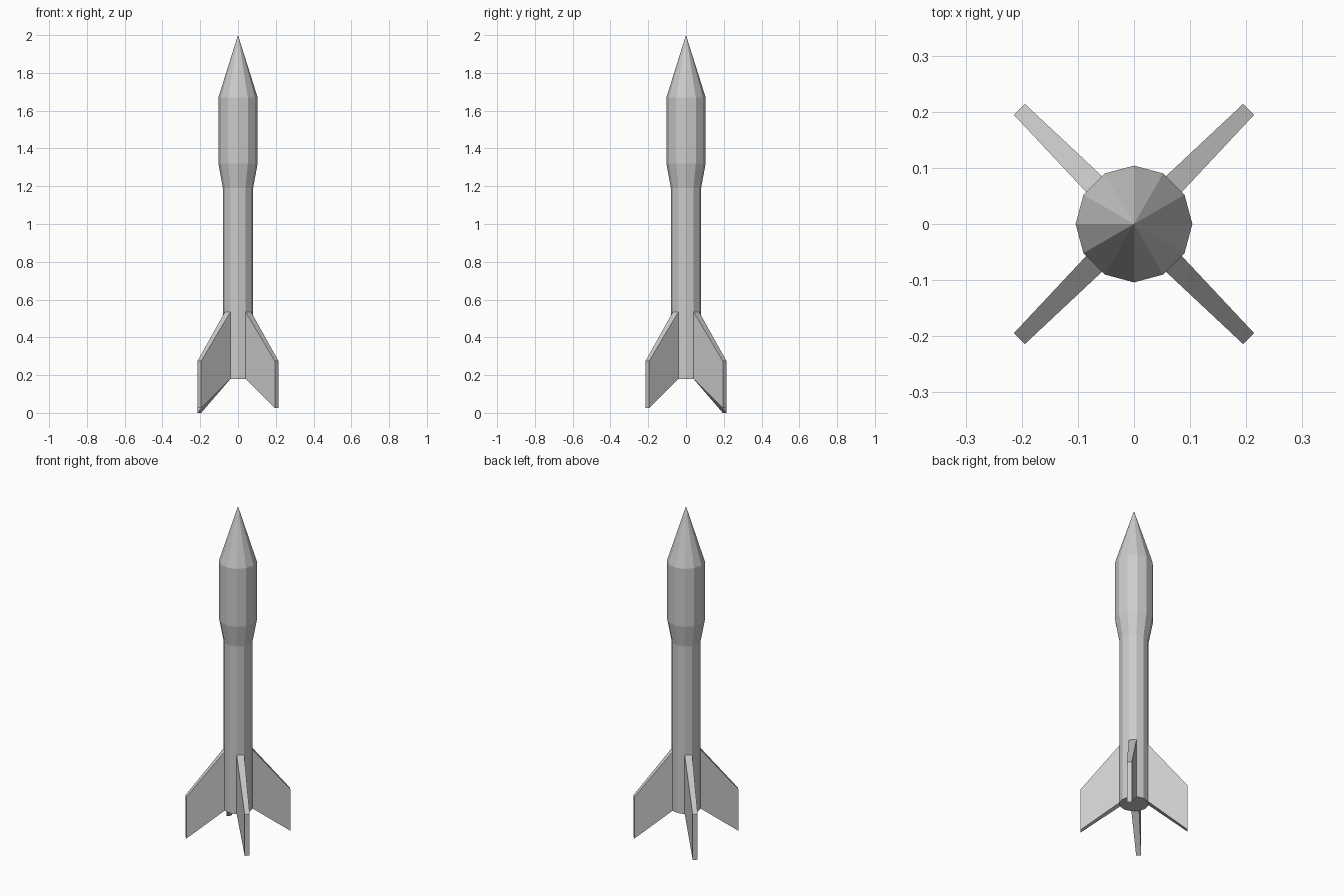
import bpy, bmesh
from math import sin, cos, pi, radians

if "Cube" in bpy.data.objects:
    bpy.data.objects.remove(bpy.data.objects["Cube"])

SIDES = 12


def make_object(name, bm):
    bmesh.ops.recalc_face_normals(bm, faces=bm.faces)
    mesh = bpy.data.meshes.new(name)
    bm.to_mesh(mesh)
    bm.free()
    ob = bpy.data.objects.new(name, mesh)
    bpy.context.collection.objects.link(ob)
    return ob


# Twelve-sided hull: tube, flare, wide upper stage and pointed nose
bm = bmesh.new()
profile = [(0.08, 0.18), (0.08, 0.535), (0.08, 1.19), (0.104, 1.32), (0.104, 1.67)]
rings = [[bm.verts.new((r * cos(2 * pi * i / SIDES), r * sin(2 * pi * i / SIDES), z))
          for i in range(SIDES)] for r, z in profile]
tip = bm.verts.new((0, 0, 2.0))
bm.faces.new(rings[0])
for i in range(SIDES):
    j = (i + 1) % SIDES
    for low, high in zip(rings, rings[1:]):
        bm.faces.new((low[i], low[j], high[j], high[i]))
    bm.faces.new((rings[-1][i], rings[-1][j], tip))
make_object("rocket_hull", bm)


# Swept fin: root covers one hull side, blade tapers towards its outer edge
def fin(name, angle, bottom):
    root_x, root_half = 0.08 * cos(pi / SIDES), 0.08 * sin(pi / SIDES)
    outline = [(root_x, 0.18, root_half), (0.289, bottom, 0.0138),
               (0.289, 0.275, 0.0138), (root_x, 0.535, root_half)]
    bm = bmesh.new()
    left, right = [[bm.verts.new((x, s * half, z)) for x, z, half in outline]
                   for s in (1, -1)]
    bm.faces.new(left)
    bm.faces.new(right)
    for i in range(4):
        j = (i + 1) % 4
        bm.faces.new((left[i], left[j], right[j], right[i]))
    ob = make_object(name, bm)
    ob.rotation_euler.z = radians(angle)


# The back left fin reaches slightly lower than the others
for name, angle, bottom in [("fin_back_right", 45, 0.025), ("fin_back_left", 135, 0.0),
                            ("fin_front_left", 225, 0.025), ("fin_front_right", 315, 0.025)]:
    fin(name, angle, bottom)
